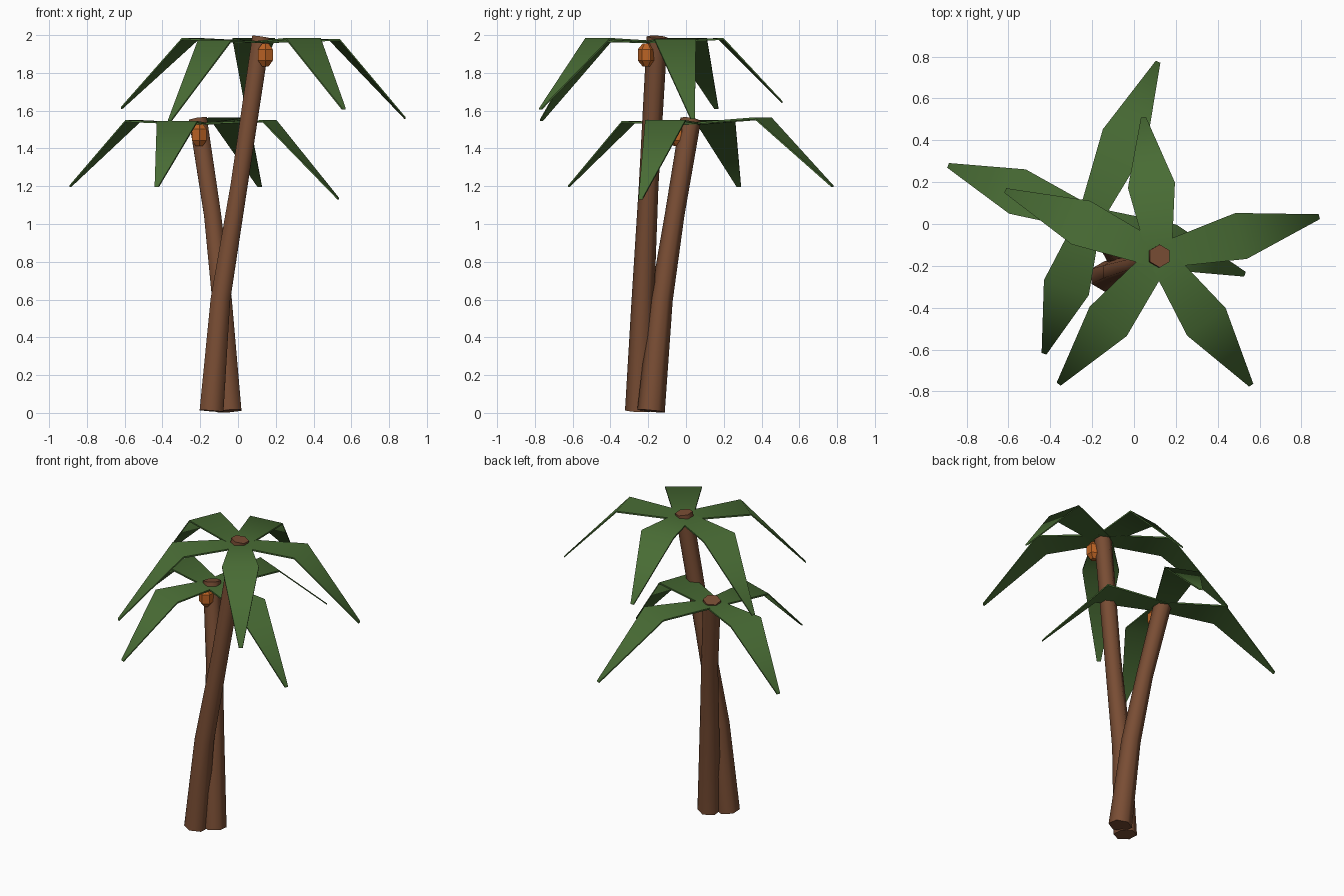
import bpy, bmesh, math
from mathutils import Vector

if "Cube" in bpy.data.objects:
    bpy.data.objects.remove(bpy.data.objects["Cube"])


def material(name, rgb):
    m = bpy.data.materials.new(name)
    m.diffuse_color = (*rgb, 1)
    m.use_nodes = True
    m.node_tree.nodes["Principled BSDF"].inputs["Base Color"].default_value = m.diffuse_color
    return m


BARK = material("bark_brown", (0.19, 0.074, 0.034))
LEAF = material("leaf_green", (0.066, 0.15, 0.035))
NUT = material("nut_orange", (0.50, 0.125, 0.018))


def finish(name, bm, mat, angle):
    bmesh.ops.recalc_face_normals(bm, faces=bm.faces)
    me = bpy.data.meshes.new(name)
    bm.to_mesh(me)
    bm.free()
    ob = bpy.data.objects.new(name, me)
    bpy.context.collection.objects.link(ob)
    me.materials.append(mat)
    bpy.ops.object.select_all(action='DESELECT')
    ob.select_set(True)
    bpy.context.view_layer.objects.active = ob
    bpy.ops.object.shade_smooth_by_angle(angle=math.radians(angle))
    return ob


def tube(name, rings, mat, angle, tilt=True):
    """Six-sided tube through (x, y, z, radius) rings, capped at both ends."""
    bm = bmesh.new()
    pts = [Vector(r[:3]) for r in rings]
    loops = []
    for i, p in enumerate(pts):
        axis = pts[min(i + 1, len(pts) - 1)] - pts[max(i - 1, 0)]
        turn = Vector((0, 0, 1)).rotation_difference(axis) if tilt else None
        loop = []
        for k in range(6):
            a = math.radians(30 + 60 * k)
            v = Vector((math.cos(a), math.sin(a), 0)) * rings[i][3]
            if turn:
                v.rotate(turn)
            loop.append(bm.verts.new(p + v))
        loops.append(loop)
    for a, b in zip(loops, loops[1:]):
        for k in range(6):
            bm.faces.new((a[k], a[(k + 1) % 6], b[(k + 1) % 6], b[k]))
    bm.faces.new(loops[0])
    bm.faces.new(loops[-1])
    return finish(name, bm, mat, angle)


def frond(name, root, tip, mid_z):
    """Thin blade: nearly level to its wide middle, then drooping to the tip."""
    root, tip = Vector(root), Vector(tip)
    mid = root.lerp(tip, 0.51)
    mid.z = mid_z
    d = tip - root
    side = Vector((-d.y, d.x, 0)).normalized()
    t = Vector((0, 0, 0.005))
    bm = bmesh.new()
    loops = []
    for p, w in ((root, 0.058), (mid, 0.113), (tip, 0.012)):
        loops.append([bm.verts.new(p + side * s * w + t * u)
                      for s, u in ((-1, -1), (1, -1), (1, 1), (-1, 1))])
    for a, b in zip(loops, loops[1:]):
        for k in range(4):
            bm.faces.new((a[k], a[(k + 1) % 4], b[(k + 1) % 4], b[k]))
    bm.faces.new(loops[0])
    bm.faces.new(loops[-1])
    return finish(name, bm, LEAF, 60)


def nut(name, x, y, z):
    rings = [(x, y, z + dz, r) for dz, r in
             ((-0.06, 0.02), (-0.03, 0.045), (0.03, 0.045), (0.06, 0.02))]
    return tube(name, rings, NUT, 30, tilt=False)


# Tall palm
tube("tall_trunk", [(-0.14, -0.25, 0.01, 0.073), (-0.093, -0.228, 0.6, 0.06),
                    (0.005, -0.198, 1.2, 0.052), (0.123, -0.153, 1.99, 0.055)], BARK, 65)
for i, (x, y, z, mz) in enumerate([(0.885, 0.035, 1.56, 1.975), (0.045, 0.51, 1.645, 1.98),
                                   (-0.615, 0.16, 1.615, 1.98), (-0.36, -0.765, 1.55, 1.97),
                                   (0.56, -0.77, 1.61, 1.98)]):
    frond(f"tall_frond_{i + 1}", (0.123, -0.153, 1.962), (x, y, z), mz)
nut("tall_nut", 0.145, -0.21, 1.895)

# Short palm
tube("short_trunk", [(-0.045, -0.185, 0.01, 0.073), (-0.085, -0.13, 0.6, 0.06),
                     (-0.135, -0.06, 1.05, 0.052), (-0.212, 0.025, 1.555, 0.055)], BARK, 65)
for i, (x, y, z, mz) in enumerate([(-0.888, 0.28, 1.2, 1.545), (0.115, 0.775, 1.2, 1.56),
                                   (0.53, -0.24, 1.135, 1.545), (-0.43, -0.62, 1.2, 1.54)]):
    frond(f"short_frond_{i + 1}", (-0.212, 0.025, 1.53), (x, y, z), mz)
nut("short_nut", -0.205, -0.045, 1.472)
